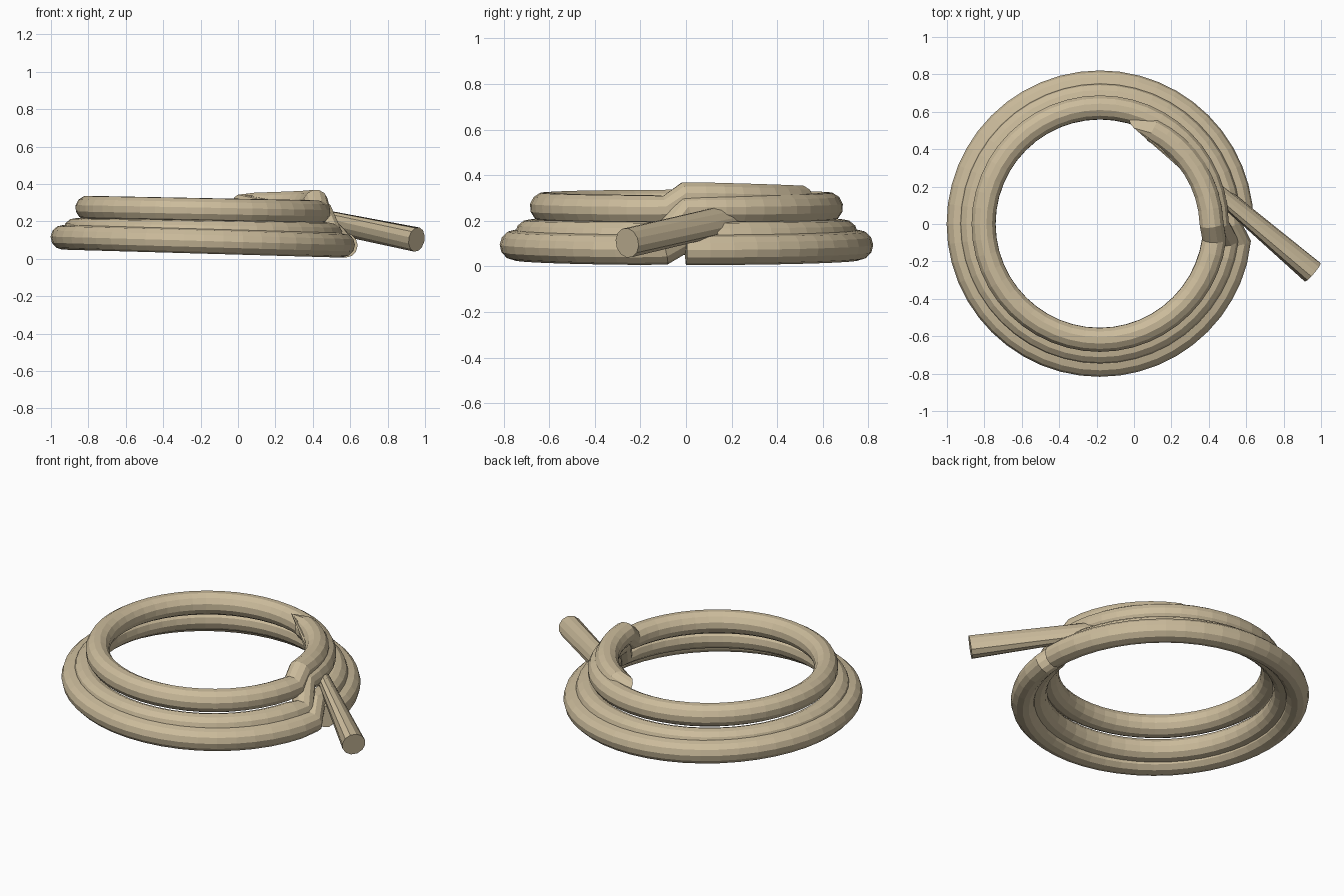
import bpy
from math import cos, sin, pi, radians

if "Cube" in bpy.data.objects:
    bpy.data.objects.remove(bpy.data.objects["Cube"])

CX = -0.183      # coil axis
ROPE = 0.066     # rope radius
N = 48           # points per turn


def at(angle, r, z):
    return (CX + r * cos(angle), r * sin(angle), z)


# three stacked turns: radius, base height, tilt
path = []
for r, z, tilt in [(0.757, 0.072, 0.043), (0.69, 0.130, 0.022), (0.625, 0.248, 0.024)]:
    for i in range(N):
        a = 2 * pi * i / N
        path.append(at(a, r - 0.008 * i / N, z + tilt * (1 - cos(a)) / 2))

# short arc lying over the top turn
for i in range(10):
    t = i / 9
    path.append(at(radians(68) * t, 0.598 - 0.025 * t, 0.306 - 0.018 * t))

# straight loose tail folded back under the arc
path.append((0.955, -0.258, 0.103))

curve = bpy.data.curves.new("coiled_rope", "CURVE")
curve.dimensions = "3D"
curve.bevel_depth = ROPE
curve.bevel_resolution = 4
curve.use_fill_caps = True
spline = curve.splines.new("POLY")
spline.points.add(len(path) - 1)
for p, co in zip(spline.points, path):
    p.co = (*co, 1)
spline.use_smooth = False

rope = bpy.data.objects.new("coiled_rope", curve)
bpy.context.collection.objects.link(rope)

# tan rope colour
mat = bpy.data.materials.new("rope_tan")
mat.diffuse_color = (0.60, 0.50, 0.33, 1)
mat.use_nodes = True
mat.node_tree.nodes["Principled BSDF"].inputs["Base Color"].default_value = mat.diffuse_color
curve.materials.append(mat)

# bake to a mesh
bpy.context.view_layer.objects.active = rope
rope.select_set(True)
bpy.ops.object.convert(target="MESH")
